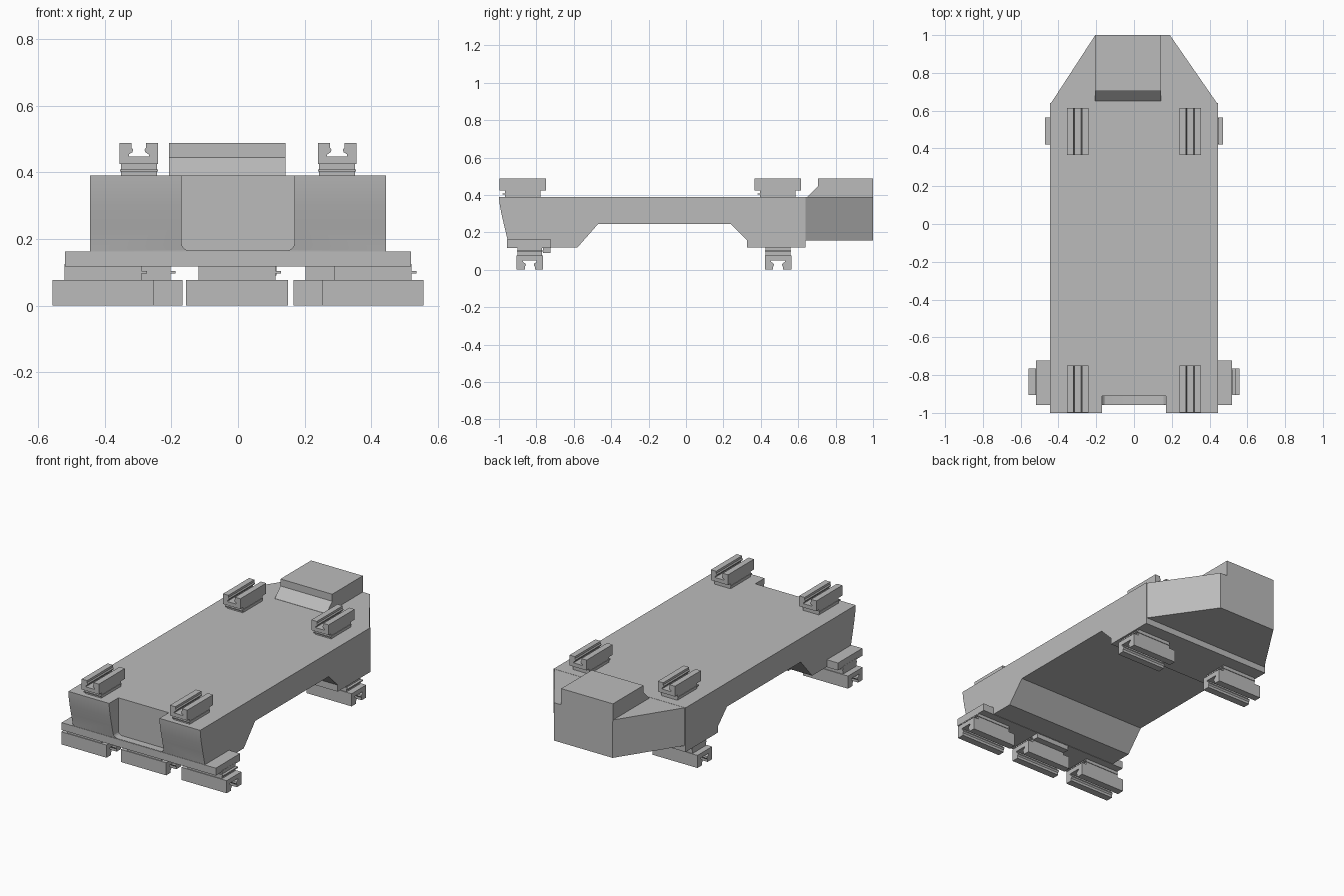
import bpy
import bmesh
from math import pi
from mathutils import Matrix, Vector

if "Cube" in bpy.data.objects:
    bpy.data.objects.remove(bpy.data.objects["Cube"], do_unlink=True)

grey = bpy.data.materials.new("plain_grey")
grey.use_nodes = True
colour = (0.5, 0.5, 0.5, 1)
grey.diffuse_color = colour
grey.node_tree.nodes["Principled BSDF"].inputs["Base Color"].default_value = colour


def finish(name, bm):
    bmesh.ops.recalc_face_normals(bm, faces=bm.faces)
    mesh = bpy.data.meshes.new(name)
    bm.to_mesh(mesh)
    bm.free()
    mesh.materials.append(grey)
    obj = bpy.data.objects.new(name, mesh)
    bpy.context.collection.objects.link(obj)
    return obj


def prism(bm, points, axis, start, end):
    """Extrude a 2D outline along x (y,z points), y (x,z points) or z (x,y points)."""
    def place(a, b, t):
        return {"x": (t, a, b), "y": (a, t, b), "z": (a, b, t)}[axis]
    face = bm.faces.new([bm.verts.new(place(a, b, start)) for a, b in points])
    made = bmesh.ops.extrude_face_region(bm, geom=[face])["geom"]
    shift = Vector(place(0, 0, end - start))
    bmesh.ops.translate(bm, vec=shift, verts=[v for v in made if isinstance(v, bmesh.types.BMVert)])


def solid(name, points, axis, start, end):
    bm = bmesh.new()
    prism(bm, points, axis, start, end)
    return finish(name, bm)


def rect(a0, a1, b0, b1):
    return [(a0, b0), (a1, b0), (a1, b1), (a0, b1)]


# Main body: side profile with a bowed front and an arched underside
body = solid("main_body", [
    (-1, 0.39), (-0.997, 0.355), (-0.987, 0.30), (-0.973, 0.24), (-0.955, 0.165),
    (-0.95, 0.12), (-0.58, 0.12), (-0.47, 0.245), (0.24, 0.245),
    (0.325, 0.16), (0.325, 0.12), (0.64, 0.12), (0.64, 0.39)], "x", -0.445, 0.445)

# Front recess with rounded lower corners
cutter = solid("recess_cutter", rect(-0.17, 0.17, 0.165, 0.6), "y", -1.2, -0.91)
bevel = cutter.modifiers.new("round", "BEVEL")
bevel.limit_method = "WEIGHT"
bevel.width = 0.025
bevel.segments = 4
weights = cutter.data.attributes.new("bevel_weight_edge", "FLOAT", "EDGE")
for edge in cutter.data.edges:
    ends = [cutter.data.vertices[i].co for i in edge.vertices]
    if all(c.z < 0.2 for c in ends) and abs(ends[0].y - ends[1].y) > 0.1:
        weights.data[edge.index].value = 1
cut = body.modifiers.new("recess", "BOOLEAN")
cut.operation = "DIFFERENCE"
cut.object = cutter
bpy.context.view_layer.objects.active = body
body.select_set(True)
bpy.ops.object.modifier_apply(modifier=cut.name)
bpy.data.objects.remove(cutter, do_unlink=True)
bpy.ops.object.shade_smooth_by_angle(angle=0.3)

# Tapered rear nose and the raised housing on it
solid("rear_nose", [(-0.44, 0.639), (0.44, 0.639), (0.19, 1), (-0.205, 1)], "z", 0.158, 0.389)
solid("rear_housing", [(0.65, 0.38), (0.65, 0.39), (0.705, 0.445), (0.705, 0.488),
                       (1, 0.488), (1, 0.38)], "x", -0.207, 0.142)

# Front cross bar and the rib below it
solid("front_cross_bar", rect(-0.957, -0.722, 0.118, 0.163), "x", -0.52, 0.52)
solid("cross_bar_rib", rect(-0.765, -0.725, 0.09, 0.125), "x", -0.115, 0.115)


def clamp(name, x, y, z, size=1.0, below=False):
    """Slotted clamp rail on a foot; its length runs along y, or along x below."""
    half = [(0.058, 0.035), (0.058, 0.098), (0.022, 0.098), (0.022, 0.085),
            (0.017, 0.078), (0.019, 0.071), (0.030, 0.064), (0.030, 0.058)]
    bm = bmesh.new()
    prism(bm, half + [(-a, b) for a, b in reversed(half)], "y", -0.125, 0.125)
    prism(bm, rect(-0.054, 0.054, -0.004, 0.036), "y", -0.095, 0.095)
    prism(bm, rect(-0.057, 0.057, 0.013, 0.019), "y", -0.108, 0.095)
    turn = Matrix.Identity(4)
    if below:
        turn = Matrix.Rotation(pi / 2, 4, "Z") @ Matrix.Rotation(pi, 4, "Y")
    bm.transform(Matrix.Translation((x, y, z)) @ turn @ Matrix.Scale(size, 4))
    finish(name, bm)


# Clamps on the deck and under the body
for side, x in (("right", -0.298), ("left", 0.298)):
    clamp(f"top_front_{side}_clamp", x, -0.873, 0.39)
    clamp(f"top_rear_{side}_clamp", x, 0.49, 0.39)
    clamp(f"lower_rear_{side}_clamp", x * 1.07, 0.492, 0.12, 1.22, True)
    clamp(f"lower_front_{side}_clamp", x * 1.36, -0.835, 0.12, 1.22, True)
clamp("lower_front_middle_clamp", -0.003, -0.835, 0.12, 1.22, True)
